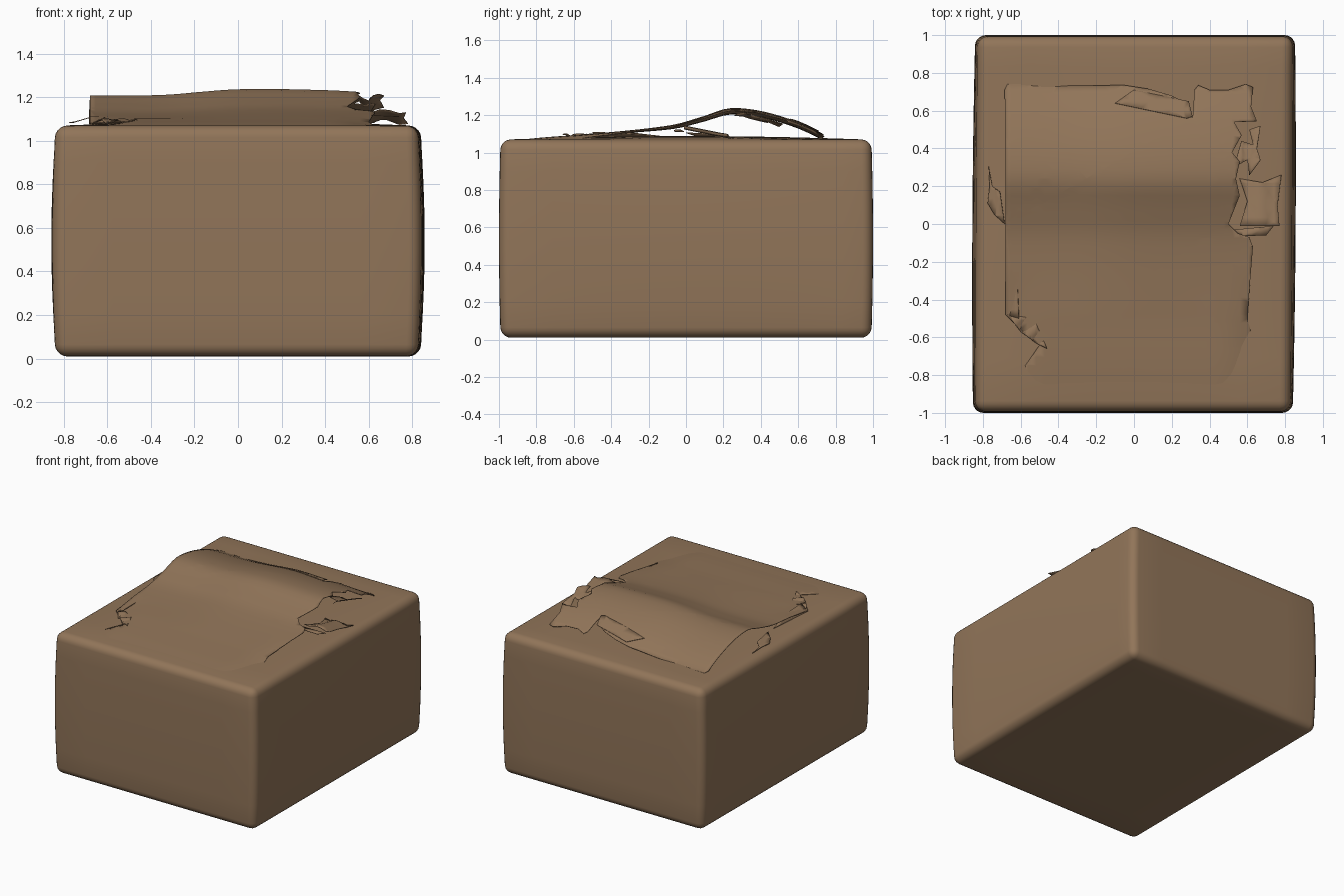
import bpy, bmesh, math
from mathutils import Vector

if "Cube" in bpy.data.objects:
    bpy.data.objects.remove(bpy.data.objects["Cube"])

card = bpy.data.materials.new("brown cardboard")
card.diffuse_color = (0.285, 0.178, 0.10, 1)
card.use_nodes = True
card.node_tree.nodes["Principled BSDF"].inputs["Base Color"].default_value = card.diffuse_color


def finish(name, bm, angle):
    me = bpy.data.meshes.new(name)
    bm.to_mesh(me)
    bm.free()
    ob = bpy.data.objects.new(name, me)
    bpy.context.collection.objects.link(ob)
    me.materials.append(card)
    bpy.ops.object.select_all(action='DESELECT')
    ob.select_set(True)
    bpy.context.view_layer.objects.active = ob
    bpy.ops.object.shade_smooth_by_angle(angle=math.radians(angle))
    return ob


def slice_mesh(bm, axis, lo, hi, step):
    n = Vector((0, 0, 0))
    n[axis] = 1
    for i in range(1, int((hi - lo) / step) + 1):
        geom = bm.verts[:] + bm.edges[:] + bm.faces[:]
        bmesh.ops.bisect_plane(bm, geom=geom, plane_co=n * (lo + i * step + 0.0013),
                               plane_no=n, dist=1e-5)


def curve(points, t):
    # smooth height curve through (position, height) points
    if t <= points[0][0]:
        return points[0][1]
    for i in range(len(points) - 1):
        (x0, y0), (x1, y1) = points[i], points[i + 1]
        if t <= x1:
            a = points[max(i - 1, 0)]
            b = points[min(i + 2, len(points) - 1)]
            h = x1 - x0
            m0 = (y1 - a[1]) / (x1 - a[0]) * h
            m1 = (b[1] - y0) / (b[0] - x0) * h
            s = (t - x0) / h
            return ((2*s**3 - 3*s*s + 1) * y0 + (s**3 - 2*s*s + s) * m0
                    + (3*s*s - 2*s**3) * y1 + (s**3 - s*s) * m1)
    return points[-1][1]


def top_dome(x, y):
    return 0.018 * max(0, 1 - (x / 0.8)**2) * max(0, 1 - (y / 0.95)**2)


# rounded carton, sides gently bulged
bm = bmesh.new()
bmesh.ops.create_cube(bm, size=1)
for v in bm.verts:
    v.co = Vector((v.co.x * 1.664, v.co.y * 1.982, v.co.z * 1.06 + 0.54))
bmesh.ops.bevel(bm, geom=bm.edges[:], offset=0.055, segments=5, profile=0.5, affect='EDGES')
slice_mesh(bm, 0, -0.7, 0.7, 0.14)
slice_mesh(bm, 1, -0.85, 0.85, 0.14)
slice_mesh(bm, 2, 0.1, 0.98, 0.1)
for v in bm.verts:
    x, y, z = v.co
    k = max(0, 1 - ((z - 0.54) / 0.53)**2)
    v.co.x += x / 0.832 * 0.024 * k * (0.6 + 0.4 * (1 - y * y)) - 0.006 * (-y)
    v.co.y += y / 0.991 * 0.009 * k
    if z > 0.54:
        v.co.z += top_dome(x, y) * max(0, (z - 0.54) / 0.53)
finish("carton", bm, 40)


# thin sheets cut to a torn outline and lifted by a height rule
def sheet(name, outline, height, step=0.045, thick=0.004):
    bm = bmesh.new()
    f = bm.faces.new([bm.verts.new((x, y, 0)) for x, y in outline])
    f.normal_update()
    if f.normal.z < 0:
        f.normal_flip()
    bmesh.ops.triangulate(bm, faces=[f])
    for axis in (0, 1):
        vals = [p[axis] for p in outline]
        slice_mesh(bm, axis, min(vals), max(vals), step)
    for v in bm.verts:
        v.co.z = height(v.co.x, v.co.y)
    ob = finish(name, bm, 50)
    mod = ob.modifiers.new("thickness", 'SOLIDIFY')
    mod.thickness = thick
    return ob


rise = [(-0.93, 1.064), (-0.75, 1.082), (-0.5, 1.100), (-0.08, 1.142), (0.1, 1.19), (0.22, 1.228),
        (0.33, 1.226), (0.45, 1.203), (0.6, 1.155), (0.73, 1.095)]
across = [(-0.7, -0.022), (-0.35, -0.02), (0.0, 0.006), (0.4, 0.002), (0.65, -0.012)]


def flap_height(x, y):
    lift = min(1, max(0, (y + 0.5) / 0.7))
    edge = max(0, abs(x + 0.02) - 0.45) / 0.2
    front = min(1, max(0, (-y - 0.25) / 0.4))
    return curve(rise, y) + curve(across, x) * lift - 0.03 * front * edge**2


# lifted top flap
sheet("torn_top_flap", [
    (-0.67, 0.74), (-0.4, 0.733), (-0.05, 0.735), (0.08, 0.715), (0.2, 0.68), (0.28, 0.64),
    (0.31, 0.56), (0.32, 0.71), (0.34, 0.735), (0.4, 0.71), (0.5, 0.71), (0.59, 0.74),
    (0.63, 0.725), (0.62, 0.62), (0.65, 0.545), (0.53, 0.54), (0.57, 0.47), (0.52, 0.38),
    (0.56, 0.33), (0.54, 0.24), (0.56, 0.15), (0.5, 0.0), (0.55, -0.05), (0.61, -0.07),
    (0.63, -0.12), (0.615, -0.3), (0.6, -0.5), (0.64, -0.65), (0.7, -0.93), (-0.7, -0.93),
    (-0.5, -0.64), (-0.6, -0.56), (-0.68, -0.48), (-0.68, 0.0), (-0.68, 0.4), (-0.685, 0.71)],
    flap_height)

# curled strip below the back edge
sheet("curled_back_strip", [(-0.1, 0.64), (0.28, 0.56), (0.31, 0.57), (0.29, 0.65), (0.0, 0.71)],
      lambda x, y: flap_height(x, y) + 0.006)

# torn scraps along the right and left tears
sheet("right_scrap_low", [(0.56, -0.01), (0.77, -0.01), (0.76, 0.1), (0.78, 0.26), (0.68, 0.22),
                          (0.56, 0.24), (0.6, 0.12)],
      lambda x, y: 1.135 - 0.2 * y + 0.01 * math.sin(40 * x))
sheet("right_scrap_front", [(0.53, -0.03), (0.74, -0.01), (0.7, -0.06), (0.57, -0.065)],
      lambda x, y: 1.12 + 0.05 * (0.6 - x))
sheet("right_scrap_high", [(0.53, 0.3), (0.6, 0.34), (0.61, 0.26), (0.67, 0.34), (0.65, 0.4),
                           (0.67, 0.52), (0.61, 0.5), (0.63, 0.42), (0.57, 0.44)],
      lambda x, y: 1.215 - 0.3 * abs(y - 0.28) + 0.012 * math.sin(50 * x))
sheet("left_scrap", [(-0.77, 0.31), (-0.75, 0.2), (-0.71, 0.17), (-0.685, 0.0), (-0.74, 0.05),
                     (-0.775, 0.11), (-0.765, 0.2)],
      lambda x, y: 1.085 + 0.3 * max(0, x + 0.76))
sheet("left_crumple", [(-0.67, -0.48), (-0.53, -0.5), (-0.46, -0.66), (-0.52, -0.63), (-0.6, -0.57)],
      lambda x, y: 1.092 + 0.01 * math.sin(45 * (x - y)), step=0.025)
sheet("left_tear_side", [(-0.68, -0.48), (-0.66, -0.1), (-0.62, -0.27), (-0.61, -0.5)],
      lambda x, y: 1.075 + 0.5 * (x + 0.68))
